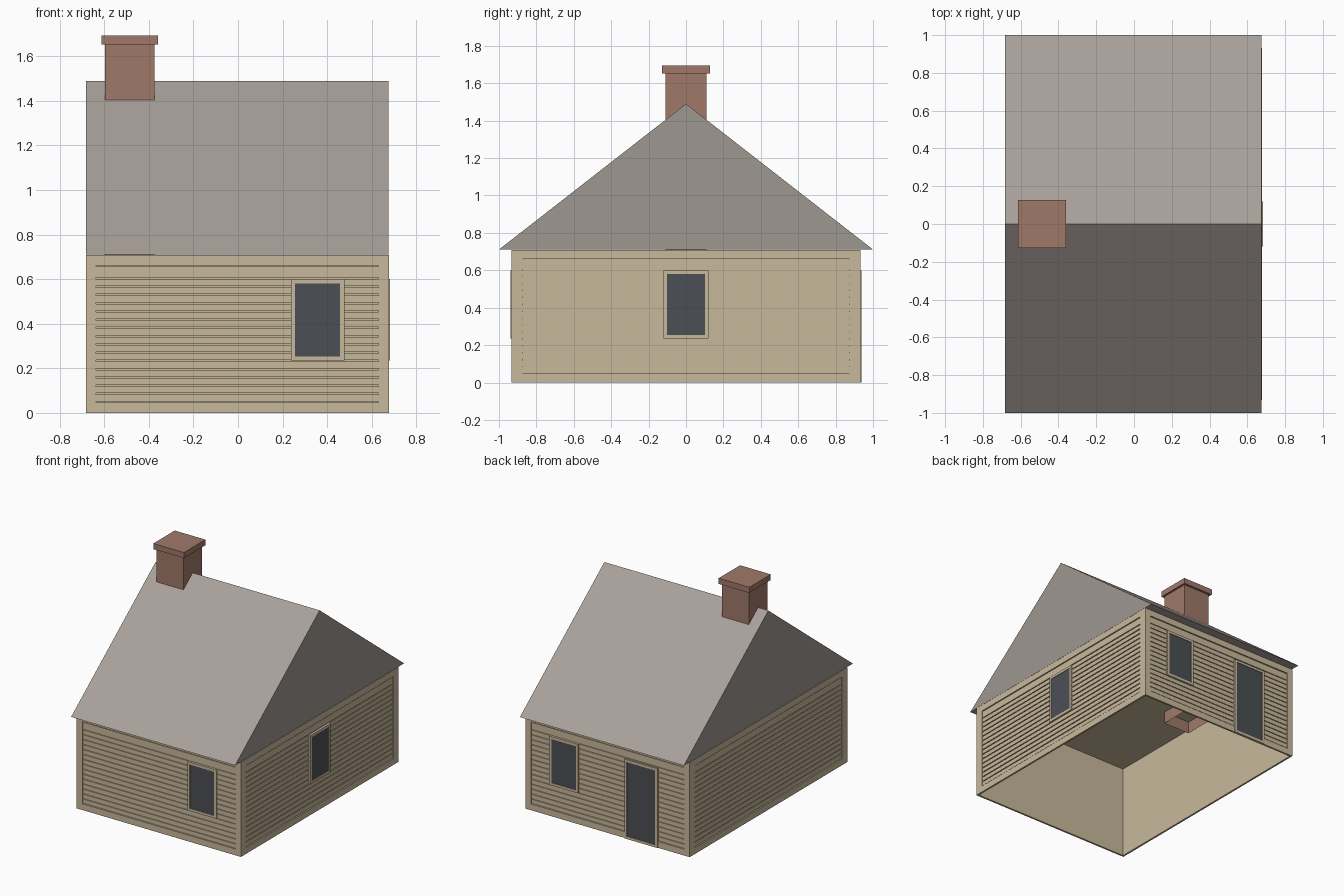
import bpy, bmesh
from math import radians
from mathutils import Matrix, Vector

cube = bpy.data.objects.get("Cube")
if cube:
    bpy.data.objects.remove(cube, do_unlink=True)


def linear(c):
    c /= 255
    return c / 12.92 if c <= 0.04045 else ((c + 0.055) / 1.055) ** 2.4


def material(name, rgb):
    m = bpy.data.materials.new(name)
    col = [linear(c) for c in rgb] + [1]
    m.diffuse_color = col
    m.use_nodes = True
    m.node_tree.nodes["Principled BSDF"].inputs["Base Color"].default_value = col
    return m


BEIGE = material("beige_siding", (201, 185, 156))
ROOF = material("grey_roof", (168, 160, 154))
GABLE = material("grey_gable", (157, 151, 143))
BRICK = material("red_brick", (161, 121, 106))
GLASS = material("dark_glass", (75, 79, 84))

HALF_X, HALF_Y, HEIGHT, CENTRE = 0.68, 0.932, 0.709, -0.003
THICK, TRIM = 0.014, 0.047


def finish(name, bm, mats, matrix=Matrix()):
    mesh = bpy.data.meshes.new(name)
    bm.to_mesh(mesh)
    bm.free()
    for m in mats:
        mesh.materials.append(m)
    ob = bpy.data.objects.new(name, mesh)
    ob.matrix_world = matrix
    bpy.context.collection.objects.link(ob)
    return ob


def add_box(bm, lo, hi):
    lo, hi = Vector(lo), Vector(hi)
    mat = Matrix.Translation((lo + hi) / 2) @ Matrix.Diagonal((*(hi - lo), 1))
    return bmesh.ops.create_cube(bm, size=1, matrix=mat)["verts"]


def open_bottom(bm):
    bm.normal_update()
    down = [f for f in bm.faces if f.normal.z < -0.9]
    bmesh.ops.delete(bm, geom=down, context="FACES")


def add_ring(bm, x0, x1, z0, z1, w, y0, y1):
    # Rectangular border made of four bars
    add_box(bm, (x0, y0, z0), (x1, y1, z0 + w))
    add_box(bm, (x0, y0, z1 - w), (x1, y1, z1))
    add_box(bm, (x0, y0, z0 + w), (x0 + w, y1, z1 - w))
    add_box(bm, (x1 - w, y0, z0 + w), (x1, y1, z1 - w))


def siding_wall(side, half_width, place):
    # Flat border around the wall
    bm = bmesh.new()
    add_ring(bm, -half_width, half_width, 0, HEIGHT, TRIM, 0, THICK)
    finish(side + "_wall_trim", bm, [BEIGE], place)
    # Grooved boards swept across the wall
    low, board, groove = 0.052, 0.037, 0.007
    profile = []
    for i in range(15):
        z = low + i * board
        profile += [(0.004, z), (0.004, z + board - groove),
                    (0.011, z + board - groove), (0.011, z + board)]
    profile += [(0.004, profile[-1][1]), (0.004, 0.657), (0.011, 0.657),
                (0.011, HEIGHT - TRIM)]
    profile.insert(0, (0.011, low))
    profile.insert(0, (0.011, TRIM))
    bm = bmesh.new()
    half = half_width - TRIM
    rows = [[bm.verts.new((x, y, z)) for x in (-half, half)] for y, z in profile]
    for a, b in zip(rows, rows[1:]):
        bm.faces.new((a[0], a[1], b[1], b[0]))
    finish(side + "_wall_siding", bm, [BEIGE], place)


def opening(name, place, x, width, z0, z1, pane):
    # Raised frame with a slightly recessed pane
    bm = bmesh.new()
    x0, x1, w = x - width / 2, x + width / 2, 0.019
    add_ring(bm, x0, x1, z0, z1, w, -0.006, THICK)
    finish(name + "_frame", bm, [BEIGE], place)
    bm = bmesh.new()
    add_box(bm, (x0 + w, -0.002, z0 + w), (x1 - w, 0.005, z1 - w))
    finish(name + "_" + pane, bm, [GLASS], place)


def wall_place(angle, distance):
    return (Matrix.Translation((CENTRE, 0, 0)) @ Matrix.Rotation(radians(angle), 4, "Z")
            @ Matrix.Translation((0, -distance, 0)))


# Four walls, the side walls fitting between the front and back
places = {}
for side, angle, half, dist in (("front", 0, HALF_X, HALF_Y),
                                ("right_side", 90, HALF_Y - THICK, HALF_X),
                                ("back", 180, HALF_X, HALF_Y),
                                ("left_side", 270, HALF_Y - THICK, HALF_X)):
    places[side] = wall_place(angle, dist)
    siding_wall(side, half, places[side])

# Windows and door
opening("front_window", places["front"], 0.36, 0.24, 0.234, 0.6, "glass")
opening("side_window", places["right_side"], 0, 0.24, 0.234, 0.6, "glass")
opening("back_window", places["back"], -0.36, 0.24, 0.234, 0.6, "glass")
opening("back_door", places["back"], 0.28, 0.275, 0.0, 0.594, "panel")

# Inner walls and ceiling, open underneath
bm = bmesh.new()
inner_x, inner_y = HALF_X - THICK, HALF_Y - THICK
add_box(bm, (CENTRE - inner_x, -inner_y, 0), (CENTRE + inner_x, inner_y, HEIGHT - 0.002))
open_bottom(bm)
finish("inner_walls", bm, [BEIGE])

# Gabled roof: a triangle profile extruded along x
bm = bmesh.new()
x0, x1 = CENTRE - HALF_X + 0.001, CENTRE + HALF_X - 0.001
tri = [bm.verts.new((x0, y, z)) for y, z in ((-1, 0.711), (1, 0.711), (0, 1.49))]
end = bm.faces.new(tri)
ext = bmesh.ops.extrude_face_region(bm, geom=[end], use_keep_orig=True)
bmesh.ops.translate(bm, vec=(x1 - x0, 0, 0),
                    verts=[v for v in ext["geom"] if isinstance(v, bmesh.types.BMVert)])
bmesh.ops.recalc_face_normals(bm, faces=bm.faces)
for f in bm.faces:
    f.material_index = 1 if abs(f.normal.x) > 0.9 else 0
finish("roof", bm, [ROOF, GABLE])

# Chimney stack, open underneath, and its cap
cx = -0.486
bm = bmesh.new()
add_box(bm, (cx - 0.111, -0.11, 0.616), (cx + 0.111, 0.11, 1.655))
open_bottom(bm)
finish("chimney_stack", bm, [BRICK])
bm = bmesh.new()
add_box(bm, (cx - 0.127, -0.127, 1.652), (cx + 0.127, 0.127, 1.694))
finish("chimney_cap", bm, [BRICK])
